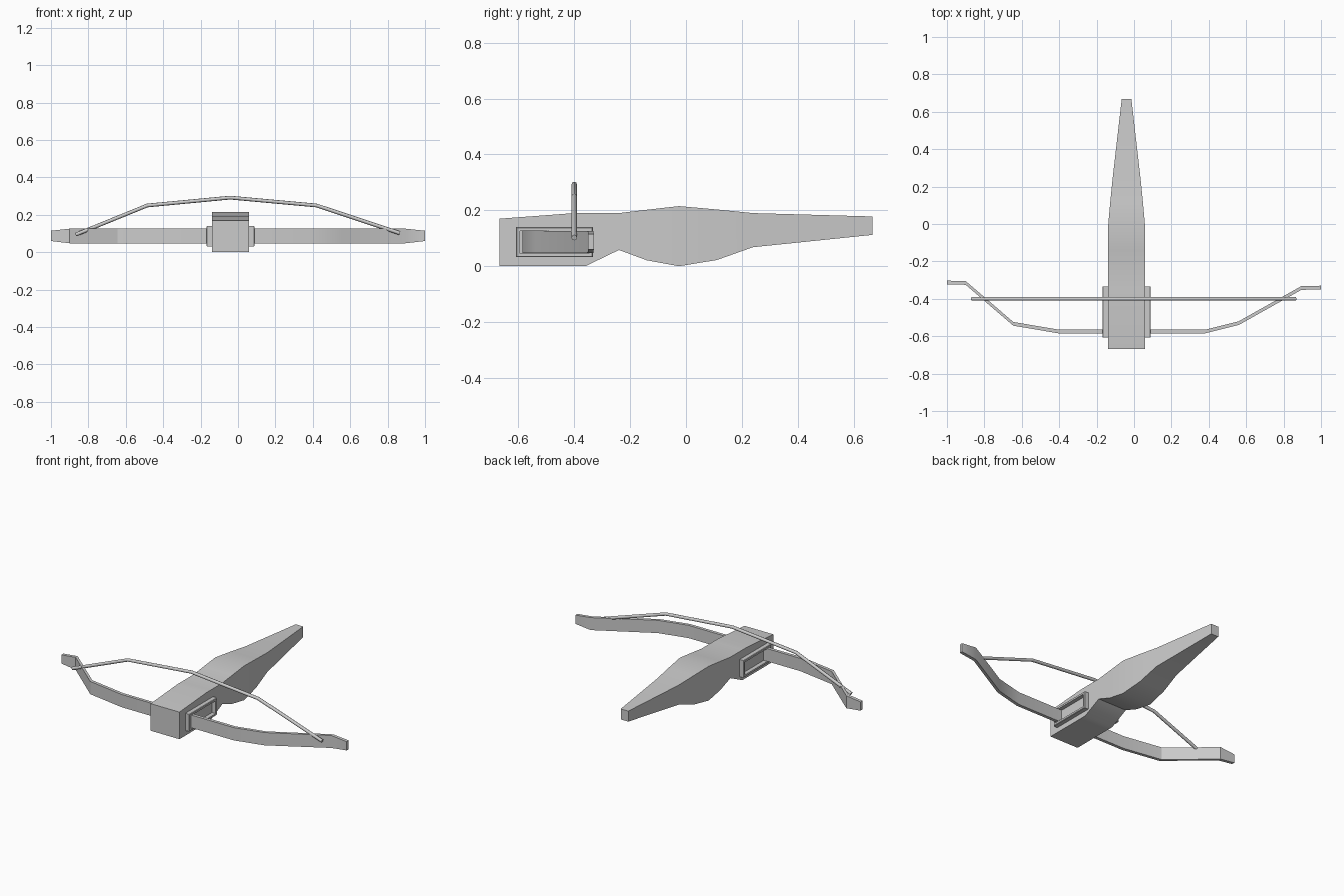
import bpy, bmesh
from mathutils import Vector

if "Cube" in bpy.data.objects:
    bpy.data.objects.remove(bpy.data.objects["Cube"])

CX = -0.04  # centre line of the stock


def loft(name, rings, smooth=0.0):
    """Skin a row of four-point rings and cap both ends."""
    bm = bmesh.new()
    rows = [[bm.verts.new(p) for p in ring] for ring in rings]
    for a, b in zip(rows, rows[1:]):
        for i in range(4):
            j = (i + 1) % 4
            bm.faces.new((a[i], a[j], b[j], b[i]))
    bm.faces.new(rows[0])
    bm.faces.new(rows[-1])
    bmesh.ops.recalc_face_normals(bm, faces=bm.faces)
    mesh = bpy.data.meshes.new(name)
    bm.to_mesh(mesh)
    bm.free()
    obj = bpy.data.objects.new(name, mesh)
    bpy.context.collection.objects.link(obj)
    if smooth:
        bpy.ops.object.select_all(action='DESELECT')
        obj.select_set(True)
        bpy.context.view_layer.objects.active = obj
        bpy.ops.object.shade_smooth_by_angle(angle=smooth)
    return obj


# Stock: y, bottom z, top z, half width
stations = [
    (-0.667, 0.0, 0.170, 0.1), (-0.40, 0.0, 0.190, 0.1),
    (-0.36, 0.0, 0.190, 0.1), (-0.24, 0.058, 0.190, 0.1),
    (-0.14, 0.021, 0.202, 0.1), (-0.025, 0.0, 0.215, 0.1),
    (0.11, 0.022, 0.203, 0.088), (0.24, 0.068, 0.190, 0.075),
    (0.667, 0.112, 0.178, 0.026),
]
loft("stock", [[(CX - w, y, lo), (CX + w, y, lo), (CX + w, y, hi), (CX - w, y, hi)]
               for y, lo, hi, w in stations], smooth=0.5)

# Bow limbs: one flat bar passing through the stock (x, y, bottom z, top z)
limb = [
    (-1.0, -0.313, 0.060, 0.115), (-0.90, -0.315, 0.048, 0.126),
    (-0.645, -0.534, 0.047, 0.127), (-0.40, -0.575, 0.047, 0.127),
    (0.38, -0.575, 0.047, 0.127), (0.56, -0.530, 0.047, 0.127),
    (0.895, -0.342, 0.048, 0.126), (1.0, -0.340, 0.060, 0.115),
]
T = 0.010
loft("bow_limbs", [[(x, y - T, lo), (x, y + T, lo), (x, y + T, hi), (x, y - T, hi)]
                   for x, y, lo, hi in limb], smooth=0.5)


# Recessed side plates on both faces of the stock
def plate_ring(x, inset):
    y0, y1 = -0.608 + inset, -0.333 - inset
    z0, z1 = 0.032 + inset, 0.140 - inset
    return [(x, y0, z0), (x, y1, z0), (x, y1, z1), (x, y0, z1)]


for side, label in ((-1, "left"), (1, "right")):
    loft("side_plate_" + label,
         [plate_ring(CX + side * d, inset) for d, inset in
          ((0.095, 0.0), (0.125, 0.0), (0.128, 0.003), (0.128, 0.014), (0.103, 0.014))])

# Bowstring: faceted tube bent up over the stock
path = [(-0.868, 0.094), (-0.485, 0.250), (-0.042, 0.292), (0.42, 0.250), (0.865, 0.102)]
curve = bpy.data.curves.new("bowstring", 'CURVE')
curve.dimensions = '3D'
curve.bevel_depth = 0.010
curve.bevel_resolution = 2
curve.use_fill_caps = True
spline = curve.splines.new('POLY')
spline.points.add(len(path) - 1)
for pt, (x, z) in zip(spline.points, path):
    pt.co = (x, -0.40, z, 1)
string = bpy.data.objects.new("bowstring", curve)
bpy.context.collection.objects.link(string)
